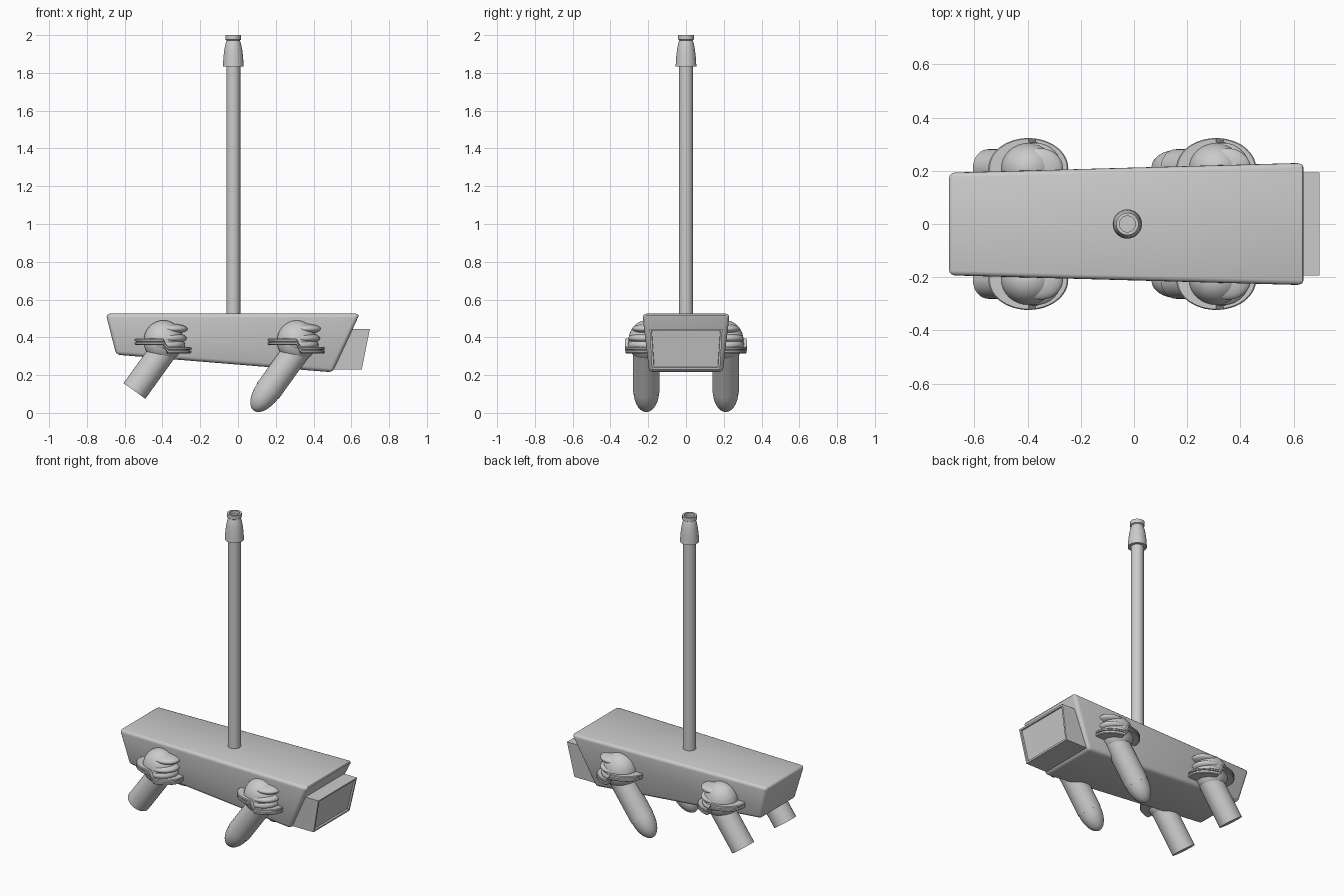
import bpy, bmesh, math
from mathutils import Vector

if "Cube" in bpy.data.objects:
    bpy.data.objects.remove(bpy.data.objects["Cube"])

grey = bpy.data.materials.new("light grey")
grey.diffuse_color = (0.6, 0.6, 0.6, 1)
grey.use_nodes = True
grey.node_tree.nodes["Principled BSDF"].inputs["Base Color"].default_value = grey.diffuse_color


def finish(name, bm, angle=35):
    bmesh.ops.recalc_face_normals(bm, faces=bm.faces)
    me = bpy.data.meshes.new(name)
    bm.to_mesh(me)
    bm.free()
    ob = bpy.data.objects.new(name, me)
    bpy.context.collection.objects.link(ob)
    me.materials.append(grey)
    bpy.ops.object.select_all(action='DESELECT')
    ob.select_set(True)
    bpy.context.view_layer.objects.active = ob
    bpy.ops.object.shade_smooth_by_angle(angle=math.radians(angle))
    return ob


def loft(bm, rings):
    """Skin closed rings of points, capping both ends."""
    loops = [[bm.verts.new(p) for p in r] for r in rings]
    n = len(loops[0])
    for a, b in zip(loops, loops[1:]):
        for i in range(n):
            j = (i + 1) % n
            bm.faces.new((a[i], a[j], b[j], b[i]))
    bm.faces.new(loops[0][::-1])
    bm.faces.new(loops[-1])


def circle(n, rx, ry):
    return [(rx * math.cos(2 * math.pi * i / n), ry * math.sin(2 * math.pi * i / n))
            for i in range(n)]


def lathe(name, profile, origin, axis=(0, 0, 1), n=32):
    bm = bmesh.new()
    loft(bm, [[(x, y, h) for x, y in circle(n, r, r)] for r, h in profile])
    rot = Vector((0, 0, 1)).rotation_difference(Vector(axis))
    for v in bm.verts:
        v.co = rot @ v.co + Vector(origin)
    return finish(name, bm)


def tapered_box(name, left, right):
    """Each end: (x, z, half width) at the bottom, then at the top."""
    bm = bmesh.new()
    rings = []
    for (xb, zb, wb), (xt, zt, wt) in (left, right):
        rings.append([(xb, -wb, zb), (xb, wb, zb), (xt, wt, zt), (xt, -wt, zt)])
    loft(bm, rings)
    return bm


def ellipsoid(name, centre, radii):
    bm = bmesh.new()
    bmesh.ops.create_uvsphere(bm, u_segments=32, v_segments=16, radius=1)
    for v in bm.verts:
        v.co = Vector(c + r * k for c, r, k in zip(centre, radii, v.co))
    return finish(name, bm, 60)


# Main body: tapered trough with rounded edges
bm = tapered_box("body", ((-0.645, 0.308, 0.172), (-0.70, 0.525, 0.195)),
                 ((0.50, 0.215, 0.195), (0.645, 0.525, 0.232)))
bmesh.ops.bevel(bm, geom=bm.edges[:], offset=0.02, segments=3, profile=0.5,
                affect='EDGES', clamp_overlap=True)
finish("body", bm)

# End box with a shallow framed panel
bm = tapered_box("end_box", ((0.45, 0.23, 0.18), (0.45, 0.445, 0.193)),
                 ((0.655, 0.23, 0.18), (0.698, 0.445, 0.193)))
bmesh.ops.recalc_face_normals(bm, faces=bm.faces)
panel = max(bm.faces, key=lambda f: f.calc_center_median().x)
bmesh.ops.inset_region(bm, faces=[panel], thickness=0.015, depth=0)
bmesh.ops.inset_region(bm, faces=[panel], thickness=0.002, depth=-0.01)
finish("end_box", bm, 20)

# Upright pole and its hollow-topped cap
lathe("pole", [(0.037, 0.45), (0.037, 1.85)], (-0.025, 0, 0))
lathe("pole_cap", [(0.03, 1.835), (0.055, 1.835), (0.052, 1.885), (0.047, 1.925),
                   (0.041, 1.955), (0.035, 1.972), (0.042, 1.976), (0.042, 2.0),
                   (0.03, 2.0), (0.03, 1.98), (0.002, 1.98)], (-0.025, 0, 0))


def collar(name, cx, cy):
    """Oval collar with a groove, stepping down towards +x."""
    prof = [(0.05, -0.016), (0.4, -0.016), (0.75, -0.016), (0.97, -0.016), (1, -0.012),
            (1, -0.003), (0.95, -0.001), (0.95, 0.003), (1, 0.005), (1, 0.013),
            (0.97, 0.017), (0.75, 0.017), (0.4, 0.017), (0.05, 0.017)]
    rings = []
    for s, h in prof:
        ring = []
        for x, y in circle(64, 0.15 * s, 0.113 * s):
            drop = 0.045 * min(1, max(0, (x - 0.005) / 0.015))
            ring.append((cx + x, cy + y, 0.376 + h - drop))
        rings.append(ring)
    bm = bmesh.new()
    loft(bm, rings)
    finish(name, bm)


# Four side pods: domed head, two rolls, stepped collar and slanted tube
axis = Vector((0.583, 0, 0.812))
for end, dx in (("rear", 0.0), ("fore", 0.706)):
    for side, s in (("left", 1), ("right", -1)):
        y = s * 0.21
        tag = f"{end}_{side}"
        ellipsoid("dome_" + tag, (-0.395 + dx, y, 0.38), (0.105, 0.095, 0.11))
        ellipsoid("upper_roll_" + tag, (-0.355 + dx, y, 0.445), (0.088, 0.075, 0.027))
        ellipsoid("lower_roll_" + tag, (-0.37 + dx, y, 0.395), (0.098, 0.095, 0.032))
        ellipsoid("head_base_" + tag, (-0.385 + dx, y, 0.36), (0.105, 0.098, 0.045))
        collar("collar_" + tag, -0.397 + dx, y)
        lathe("tube_" + tag, [(0.071, 0), (0.071, 0.30)], (-0.548 + dx, y, 0.116), axis)
        if end == "fore":
            # rounded nose on the fore tubes
            nose = [(0.068 * math.cos(t), -0.128 * math.sin(t))
                    for t in (math.radians(a) for a in (89, 80, 70, 60, 48, 36, 24, 12, 0))]
            lathe("nose_" + tag, nose + [(0.068, 0.02)],
                  (-0.548 + dx, y, 0.116), axis)
